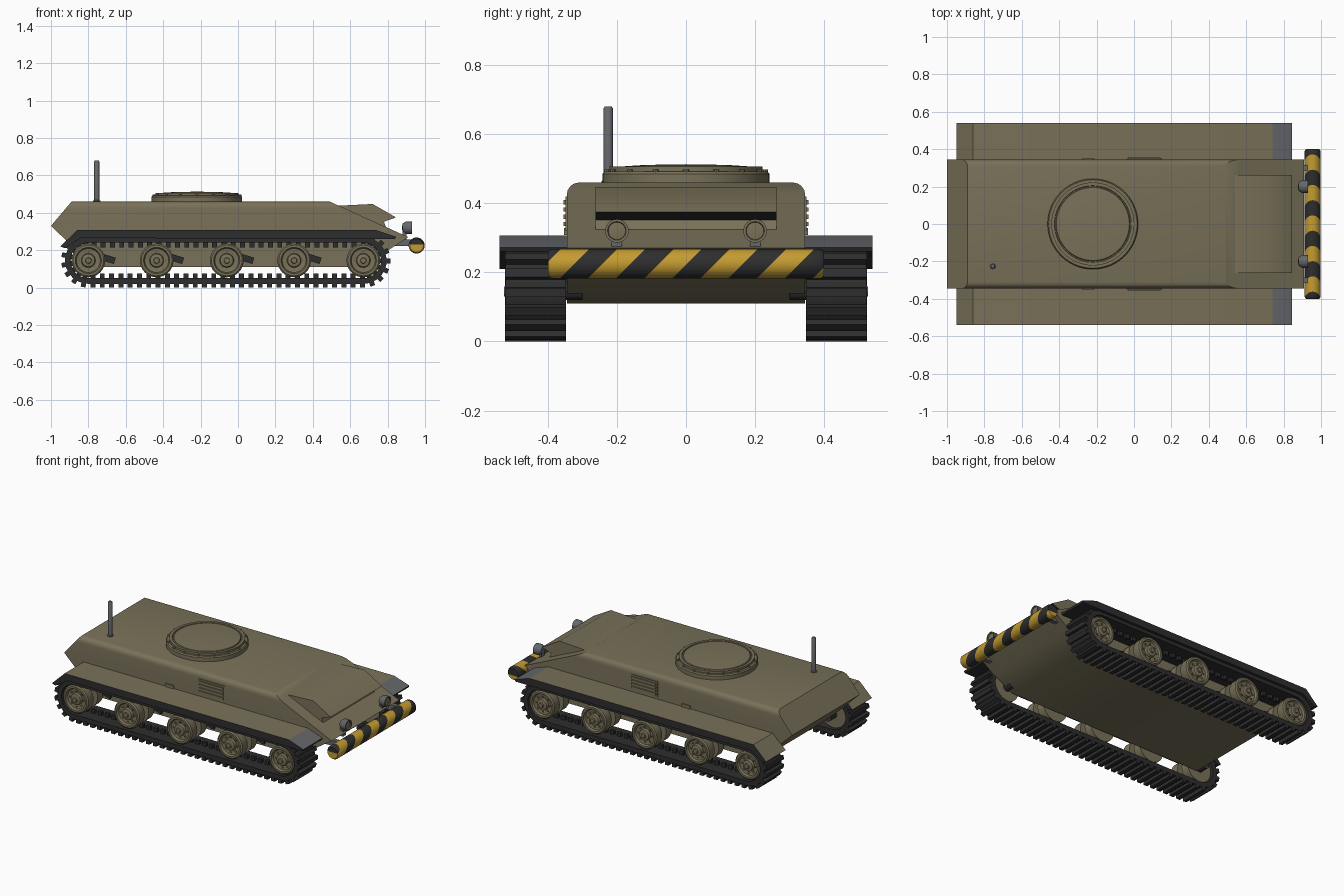
import bpy
import bmesh
from math import pi, cos, sin
from mathutils import Vector, Matrix

cube = bpy.data.objects.get("Cube")
if cube:
    bpy.data.objects.remove(cube)


def material(name, rgb):
    m = bpy.data.materials.new(name)
    m.use_nodes = True
    m.diffuse_color = (*rgb, 1)
    m.node_tree.nodes["Principled BSDF"].inputs["Base Color"].default_value = (*rgb, 1)
    return m


TAN = material("olive tan paint", (0.19, 0.165, 0.10))
BLACK = material("black rubber", (0.027, 0.027, 0.028))
YELLOW = material("warning yellow", (0.55, 0.33, 0.03))
GREY = material("bare grey metal", (0.13, 0.135, 0.145))


def finish(name, bm, mats, rule=None, angle=35):
    """Turn a bmesh into an object; rule(face) gives the material slot."""
    bmesh.ops.recalc_face_normals(bm, faces=bm.faces)
    bm.normal_update()
    if rule:
        for f in bm.faces:
            f.material_index = rule(f)
    me = bpy.data.meshes.new(name)
    bm.to_mesh(me)
    bm.free()
    for m in mats:
        me.materials.append(m)
    ob = bpy.data.objects.new(name, me)
    bpy.context.collection.objects.link(ob)
    bpy.ops.object.select_all(action='DESELECT')
    bpy.context.view_layer.objects.active = ob
    ob.select_set(True)
    bpy.ops.object.shade_smooth_by_angle(angle=angle * pi / 180)
    return ob


def prism(bm, profile, y0, y1):
    """Side profile (x, z) extruded across y."""
    face = bm.faces.new([bm.verts.new((x, y0, z)) for x, z in profile])
    out = bmesh.ops.extrude_face_region(bm, geom=[face])["geom"]
    moved = [v for v in out if isinstance(v, bmesh.types.BMVert)]
    bmesh.ops.translate(bm, verts=moved, vec=(0, y1 - y0, 0))


def lathe(bm, profile, centre, axis, steps=32):
    """Profile (radius, height) spun around an axis through centre."""
    rot = Vector((0, 0, 1)).rotation_difference(Vector(axis)).to_matrix().to_4x4()
    place = Matrix.Translation(centre) @ rot
    rings = [[bm.verts.new(place @ Vector((r * cos(2 * pi * i / steps), r * sin(2 * pi * i / steps), h)))
              for i in range(steps)] for r, h in profile]
    for a, b in zip(rings, rings[1:]):
        for i in range(steps):
            j = (i + 1) % steps
            bm.faces.new((a[i], a[j], b[j], b[i]))
    bmesh.ops.remove_doubles(bm, verts=[v for r in rings for v in r], dist=1e-5)


def box(bm, centre, size, turn=0):
    m = Matrix.Translation(centre) @ Matrix.Rotation(turn, 4, 'Y') @ Matrix.Diagonal((*size, 1))
    bmesh.ops.create_cube(bm, size=1, matrix=m)


# Hull with rounded roof edges
bm = bmesh.new()
prism(bm, [(-0.89, 0.46), (0.49, 0.46), (0.91, 0.27), (0.79, 0.19), (0.64, 0.11),
           (-0.77, 0.11), (-1.0, 0.33)], -0.345, 0.345)
roof_edges = [e for e in bm.edges if all(v.co.z > 0.45 for v in e.verts)
              and abs(e.verts[0].co.y - e.verts[1].co.y) < 0.01]
bmesh.ops.bevel(bm, geom=roof_edges, offset=0.035, segments=4, profile=0.5, affect='EDGES')
finish("hull", bm, [TAN])

# Raised engine cover on the sloping nose
bm = bmesh.new()
prism(bm, [(0.48, 0.435), (0.72, 0.447), (0.845, 0.375), (0.78, 0.352), (0.80, 0.30), (0.55, 0.36)],
      -0.262, 0.262)
finish("nose_cover", bm, [TAN, BLACK],
       lambda f: int(f.normal.z < -0.5 and f.calc_center_median().x > 0.8))

# Round roof hatch: flange, raised lid with shallow dome, bolts
HATCH = Vector((-0.22, 0, 0.45))
bm = bmesh.new()
lathe(bm, [(0.242, 0), (0.242, 0.035), (0.236, 0.042), (0.222, 0.042), (0.222, 0.056), (0.205, 0.056),
           (0.203, 0.05), (0.198, 0.05), (0.195, 0.056), (0.12, 0.061), (0, 0.063)], HATCH, (0, 0, 1), 56)
finish("roof_hatch", bm, [TAN])
bm = bmesh.new()
for i in range(16):
    a = 2 * pi * i / 16
    spot = HATCH + Vector((0.23 * cos(a), 0.23 * sin(a), 0.04))
    lathe(bm, [(0.008, 0), (0.008, 0.008), (0, 0.008)], spot, (0, 0, 1), 8)
finish("hatch_bolts", bm, [TAN])

# Antenna
bm = bmesh.new()
lathe(bm, [(0.02, 0), (0.02, 0.012), (0.014, 0.015), (0.014, 0.222), (0.01, 0.228), (0, 0.228)],
      (-0.755, -0.225, 0.452), (0, 0, 1), 16)
finish("antenna", bm, [GREY])

# Striped bumper: tube sliced by slanted planes
BAR = Vector((0.955, 0, 0.225))
STRIPE, SLANT, SHIFT = 0.0815, 1.0, 0.125
bm = bmesh.new()
lathe(bm, [(0, -0.40), (0.036, -0.40), (0.043, -0.39), (0.043, 0.39), (0.036, 0.40), (0, 0.40)],
      BAR, (0, 1, 0), 28)
for i in range(-8, 8):
    point = BAR + Vector((0, SHIFT + (i + 0.5) * STRIPE, 0))
    bmesh.ops.bisect_plane(bm, geom=bm.verts[:] + bm.edges[:] + bm.faces[:], dist=1e-6,
                           plane_co=point, plane_no=(0, 1, -SLANT))


def stripe(f):
    c = f.calc_center_median() - BAR
    return round((c.y - SLANT * c.z - SHIFT) / STRIPE) % 2


finish("bumper", bm, [YELLOW, BLACK], stripe)

# Track path: two half circles joined by straight runs
REAR, FRONT, AXLE, RADIUS, PITCH = -0.80, 0.67, 0.145, 0.125, 0.05
RUN, ARC = FRONT - REAR, pi * RADIUS
WHEELS = [REAR, -0.435, -0.06, 0.30, FRONT]


def track_point(d):
    """Position, outward direction angle at distance d along the track."""
    if d < RUN:
        return REAR + d, AXLE - RADIUS, -pi / 2
    d -= RUN
    if d < ARC:
        a = d / RADIUS - pi / 2
        return FRONT + RADIUS * cos(a), AXLE + RADIUS * sin(a), a
    d -= ARC
    if d < RUN:
        return FRONT - d, AXLE + RADIUS, pi / 2
    a = (d - RUN) / RADIUS + pi / 2
    return REAR + RADIUS * cos(a), AXLE + RADIUS * sin(a), a


def fender_rule(f):
    if f.normal.z < 0.3:
        return 1
    return 2 if f.calc_center_median().x > 0.74 else 0


for side, s in (("front", -1), ("back", 1)):
    # Fender with bent ends
    bm = bmesh.new()
    prism(bm, [(-0.95, 0.22), (-0.86, 0.307), (0.74, 0.307), (0.845, 0.272), (0.84, 0.26),
               (-0.84, 0.265), (-0.925, 0.21)], s * 0.34, s * 0.54)
    finish(side + "_fender", bm, [TAN, BLACK, GREY], fender_rule)

    # Track belt
    bm = bmesh.new()
    total, n = 2 * (RUN + ARC), 120
    rings = []
    for i in range(n):
        x, z, a = track_point(total * i / n)
        rings.append([bm.verts.new((x - t * cos(a), s * y, z - t * sin(a)))
                      for t, y in ((0, 0.348), (0, 0.522), (0.03, 0.522), (0.03, 0.348))])
    for i in range(n):
        p, q = rings[i], rings[(i + 1) % n]
        for k in range(4):
            bm.faces.new((p[k], p[(k + 1) % 4], q[(k + 1) % 4], q[k]))
    finish(side + "_track_belt", bm, [BLACK])

    # Track treads outside and guide teeth inside
    bm = bmesh.new()
    links = round(total / PITCH)
    for i in range(links):
        x, z, a = track_point(total * (i + 0.5) / links)
        for out, length, width, y in ((0.008, 0.024, 0.176, 0.436), (-0.04, 0.03, 0.02, 0.436)):
            box(bm, (x + out * cos(a), s * y, z + out * sin(a)), (length, width, 0.026), -a)
    finish(side + "_track_treads", bm, [BLACK])

    # Paired road wheels with rims, hubs and bolts
    bm = bmesh.new()
    for x in WHEELS:
        lathe(bm, [(0, 0), (0.088, 0), (0.088, 0.055), (0, 0.055)], (x, s * 0.36, AXLE), (0, s, 0))
        lathe(bm, [(0, 0), (0.088, 0), (0.09, 0.005), (0.09, 0.055), (0.082, 0.062), (0.07, 0.062),
                   (0.064, 0.048), (0.038, 0.044), (0.034, 0.06), (0.016, 0.064), (0.014, 0.072),
                   (0, 0.072)], (x, s * 0.455, AXLE), (0, s, 0))
        for k in range(8):
            a = 2 * pi * k / 8
            lathe(bm, [(0.005, 0), (0.005, 0.01), (0, 0.01)],
                  (x + 0.05 * cos(a), s * 0.498, AXLE + 0.05 * sin(a)), (0, s, 0), 6)
    finish(side + "_road_wheels", bm, [TAN])

    # Axles and swing arms
    bm = bmesh.new()
    for x in WHEELS:
        lathe(bm, [(0.025, 0), (0.025, 0.2)], (x, s * 0.3, AXLE), (0, s, 0), 16)
        if x < FRONT:
            box(bm, (x + 0.07, s * 0.353, AXLE + 0.02), (0.15, 0.02, 0.035), 0.3)
    finish(side + "_axles", bm, [BLACK])

    # Side louvres and a small step
    bm = bmesh.new()
    box(bm, (0.055, s * 0.345, 0.37), (0.19, 0.008, 0.1))
    for i in range(4):
        box(bm, (0.055, s * 0.349, 0.34 + 0.021 * i), (0.175, 0.012, 0.012))
    box(bm, (-0.245, s * 0.346, 0.318), (0.06, 0.014, 0.02))
    finish(side + "_louvres", bm, [TAN])

    # Headlight with tan lens ring, on a bracket
    bm = bmesh.new()
    lathe(bm, [(0, -0.012), (0.022, -0.008), (0.034, 0.01), (0.034, 0.042), (0.027, 0.042),
               (0.025, 0.036), (0, 0.039)], (0.888, s * 0.2, 0.32), (1, 0, 0), 24)
    finish(side + "_headlight", bm, [GREY, TAN], lambda f: int(f.normal.x > 0.6))
    bm = bmesh.new()
    box(bm, (0.89, s * 0.2, 0.275), (0.02, 0.03, 0.06))
    box(bm, (0.89, s * 0.3, 0.24), (0.11, 0.03, 0.035))
    finish(side + "_brackets", bm, [GREY])
